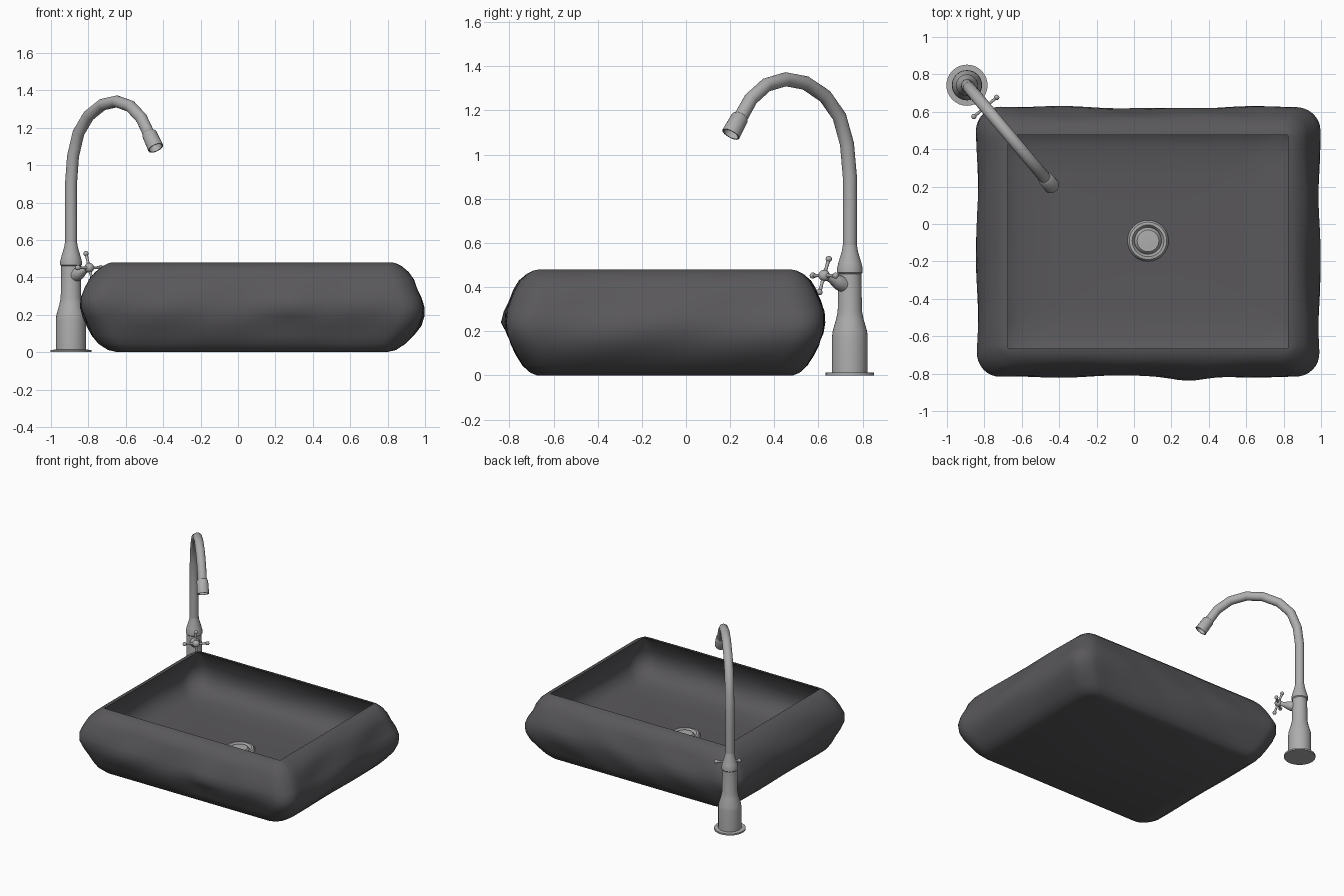
import bpy, bmesh, math
from mathutils import Vector, Matrix

if "Cube" in bpy.data.objects:
    bpy.data.objects.remove(bpy.data.objects["Cube"])


def material(name, rgb):
    m = bpy.data.materials.new(name)
    m.diffuse_color = (*rgb, 1)
    m.use_nodes = True
    m.node_tree.nodes["Principled BSDF"].inputs["Base Color"].default_value = m.diffuse_color
    return m


STONE = material("dark_grey_stone", (0.1, 0.096, 0.104))
METAL = material("grey_metal", (0.42, 0.42, 0.42))


def finish(name, bm, mat, angle=40):
    bmesh.ops.recalc_face_normals(bm, faces=bm.faces)
    me = bpy.data.meshes.new(name)
    bm.to_mesh(me)
    bm.free()
    ob = bpy.data.objects.new(name, me)
    bpy.context.collection.objects.link(ob)
    me.materials.append(mat)
    bpy.ops.object.select_all(action='DESELECT')
    bpy.context.view_layer.objects.active = ob
    ob.select_set(True)
    bpy.ops.object.shade_smooth_by_angle(angle=math.radians(angle))
    return ob


def loft(name, rings, mat, angle=40):
    """Skin a list of equal-length rings and cap both ends."""
    bm = bmesh.new()
    vs = [[bm.verts.new(p) for p in r] for r in rings]
    n = len(vs[0])
    for a, b in zip(vs, vs[1:]):
        for i in range(n):
            j = (i + 1) % n
            bm.faces.new((a[i], a[j], b[j], b[i]))
    bm.faces.new(vs[0])
    bm.faces.new(vs[-1])
    return finish(name, bm, mat, angle)


def circle(c, u, v, r, n):
    return [c + (u * math.cos(t) + v * math.sin(t)) * r
            for t in (2 * math.pi * i / n for i in range(n))]


def lathe(name, profile, mat, origin, axis=(0, 0, 1), n=32, angle=40):
    """Revolve (radius, height) points round an axis."""
    q = Vector((0, 0, 1)).rotation_difference(Vector(axis).normalized())
    u, v, w = (q @ Vector(e) for e in ((1, 0, 0), (0, 1, 0), (0, 0, 1)))
    return loft(name, [circle(Vector(origin) + w * h, u, v, r, n)
                       for r, h in profile], mat, angle)


# ---------- basin: stacked rounded rectangles, bulging sides ----------
CX, CY = 0.075, -0.095


def rounded_rect(hx, hy, r, z, wave):
    corner, side = 8, 30
    arcs = []
    for k, (sx, sy) in enumerate(((1, 1), (-1, 1), (-1, -1), (1, -1))):
        arcs.append([Vector((sx * (hx - r) + r * math.cos(a), sy * (hy - r) + r * math.sin(a), z))
                     for a in (math.pi / 2 * (k + i / corner) for i in range(corner + 1))])
    pts = []
    for k in range(4):
        pts += arcs[k]
        a, b = arcs[k][-1], arcs[(k + 1) % 4][0]
        pts += [a.lerp(b, i / side) for i in range(1, side)]
    out = []
    for p in pts:
        # uneven hand-carved surface with one ridge at the front
        d = wave * (0.007 * math.sin(5 * p.x + 14 * z + 1) + 0.006 * math.sin(9 * p.y - 17 * z)
                    + 0.004 * math.sin(13 * p.x - 22 * z))
        f = 1 + d / max(hx, hy)
        q = Vector((p.x * f, p.y * f, z))
        if p.y < -hy * 0.9:
            q.y -= wave * 0.03 * math.exp(-((p.x - 0.22) / 0.13) ** 2 - ((z - 0.24) / 0.06) ** 2)
        out.append(q + Vector((CX, CY, 0)))
    return out


BASIN = [  # half x, half y, corner radius, z, waviness
    (0.72, 0.58, 0.08, 0.0, 0), (0.77, 0.61, 0.10, 0.012, 0), (0.82, 0.645, 0.12, 0.045, 0.4),
    (0.86, 0.672, 0.13, 0.09, 0.7), (0.89, 0.695, 0.13, 0.14, 1), (0.905, 0.71, 0.13, 0.19, 1),
    (0.912, 0.715, 0.13, 0.24, 1), (0.905, 0.71, 0.13, 0.29, 1), (0.885, 0.695, 0.13, 0.34, 1),
    (0.865, 0.68, 0.12, 0.39, 0.8), (0.835, 0.66, 0.11, 0.43, 0.5), (0.80, 0.625, 0.08, 0.46, 0.2),
    (0.77, 0.595, 0.04, 0.475, 0), (0.748, 0.57, 0.006, 0.48, 0),
    # inside: undercut wall, then a soft turn into the floor
    (0.765, 0.588, 0.03, 0.455, 0), (0.79, 0.61, 0.08, 0.41, 0.3), (0.82, 0.635, 0.12, 0.35, 0.5),
    (0.83, 0.643, 0.13, 0.28, 0.5), (0.81, 0.625, 0.13, 0.22, 0.4), (0.76, 0.58, 0.12, 0.175, 0.2),
    (0.68, 0.51, 0.12, 0.152, 0), (0.5, 0.36, 0.1, 0.143, 0), (0.15, 0.12, 0.08, 0.14, 0)]
loft("basin", [rounded_rect(*b) for b in BASIN], STONE, 60)

# ---------- drain ----------
lathe("drain", [(0.11, 0.12), (0.11, 0.147), (0.1, 0.16), (0.085, 0.162), (0.075, 0.15),
                (0.072, 0.14), (0.067, 0.15), (0.058, 0.16), (0.01, 0.162)], METAL, (CX, -0.09, 0))

# ---------- faucet ----------
BASE = Vector((-0.893, 0.742, 0))
OUT = Vector((0.6435, -0.7654, 0))     # direction the spout points
SIDE = Vector((0.7654, 0.6435, 0))
UP = Vector((0, 0, 1))


def at(d, z):
    return BASE + OUT * d + UP * z


lathe("faucet_flange", [(0.11, 0), (0.11, 0.012), (0.08, 0.014)], METAL, BASE)
lathe("faucet_body", [(0.081, 0.01), (0.081, 0.17), (0.078, 0.2), (0.062, 0.255), (0.055, 0.29),
                      (0.052, 0.46), (0.058, 0.466), (0.058, 0.485), (0.052, 0.51), (0.037, 0.56),
                      (0.032, 0.59)], METAL, BASE)

# gooseneck spout
PATH = [(0, 0.57), (0, 0.75), (0, 0.9), (0.017, 1.048), (0.062, 1.172), (0.146, 1.264),
        (0.262, 1.324), (0.38, 1.341), (0.494, 1.315), (0.586, 1.251), (0.652, 1.16)]
rings = []
for i, (d, z) in enumerate(PATH):
    a, b = PATH[max(i - 1, 0)], PATH[min(i + 1, len(PATH) - 1)]
    t = (OUT * (b[0] - a[0]) + UP * (b[1] - a[1])).normalized()
    rings.append(circle(at(d, z), SIDE, SIDE.cross(t), 0.032, 20))
loft("faucet_spout", rings, METAL, 50)
lathe("spout_nozzle", [(0.032, -0.012), (0.04, -0.002), (0.043, 0.09), (0.036, 0.09), (0.033, 0.03)],
      METAL, at(0.652, 1.165), OUT * 0.58 - UP * 0.81, 20)

# cross handle on a tilted stem
TILT = math.radians(20)
STEM = OUT * math.cos(TILT) + UP * math.sin(TILT)
ARM = UP * math.cos(TILT) - OUT * math.sin(TILT)
HUB = at(0.152, 0.452)
lathe("handle_stem", [(0.034, -0.13), (0.034, -0.095), (0.028, -0.07), (0.018, -0.045), (0.015, 0)],
      METAL, HUB, STEM, 16)


def ball(name, pos, r):
    bm = bmesh.new()
    bmesh.ops.create_uvsphere(bm, u_segments=16, v_segments=10, radius=r,
                              matrix=Matrix.Translation(pos))
    finish(name, bm, METAL)


ball("handle_hub", HUB, 0.026)
for k, v in enumerate((SIDE, -SIDE, ARM, -ARM)):
    lathe(f"handle_arm_{k + 1}", [(0.011, 0.01), (0.007, 0.04), (0.009, 0.078)], METAL, HUB, v, 12)
    ball(f"handle_tip_{k + 1}", HUB + v * 0.08, 0.014)
